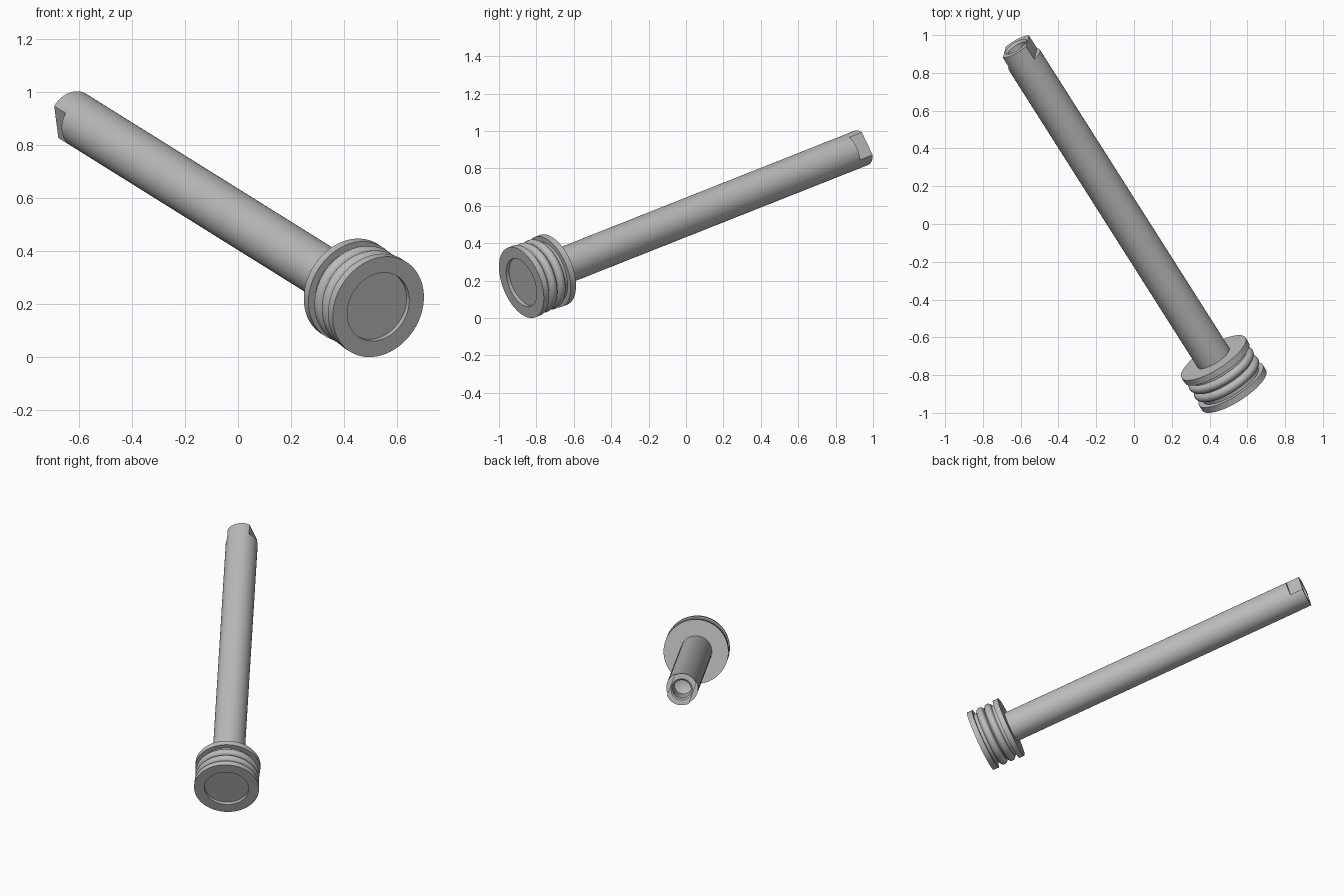
import bpy, bmesh
from math import cos, sin, pi, radians
from mathutils import Matrix, Vector

if "Cube" in bpy.data.objects:
    bpy.data.objects.remove(bpy.data.objects["Cube"])

# Single metal grey
steel = bpy.data.materials.new("steel_grey")
steel.use_nodes = True
steel.diffuse_color = (0.5, 0.5, 0.5, 1)
steel.node_tree.nodes["Principled BSDF"].inputs["Base Color"].default_value = (0.5, 0.5, 0.5, 1)

# Tilted frame: local z runs from the head face along the shaft, local x is normal to the flats
axis = Vector((-0.508, 0.80, 0.317)).normalized()
side = axis.cross(Vector((0, 0, 1))).normalized()
up = side.cross(axis)
tilt = radians(19)
flat_normal = side * cos(tilt) + up * sin(tilt)
frame = Matrix((flat_normal, axis.cross(flat_normal), axis)).transposed().to_4x4()
frame.translation = (0.53, -0.88, 0.19)

LENGTH = 2.272
HEAD = 0.215
SHAFT_R = 0.0985
FLAT = 0.072


def finish(name, bm):
    bmesh.ops.recalc_face_normals(bm, faces=bm.faces)
    mesh = bpy.data.meshes.new(name)
    bm.to_mesh(mesh)
    bm.free()
    obj = bpy.data.objects.new(name, mesh)
    bpy.context.collection.objects.link(obj)
    mesh.materials.append(steel)
    return obj


def lathe(name, profile, steps=96):
    """Spin an (r, z) profile about local z."""
    bm = bmesh.new()
    verts = [bm.verts.new((r, 0, z)) for r, z in profile]
    edges = [bm.edges.new(pair) for pair in zip(verts, verts[1:])]
    bmesh.ops.spin(bm, geom=verts + edges, cent=(0, 0, 0), axis=(0, 0, 1),
                   angle=2 * pi, steps=steps)
    bmesh.ops.remove_doubles(bm, verts=bm.verts, dist=1e-5)
    return finish(name, bm)


def cut(obj, cutter):
    cutter.hide_render = True
    mod = obj.modifiers.new("cut", "BOOLEAN")
    mod.operation = "DIFFERENCE"
    mod.solver = "EXACT"
    mod.object = cutter
    bpy.context.view_layer.objects.active = obj
    bpy.ops.object.modifier_apply(modifier=mod.name)
    bpy.data.objects.remove(cutter)


# Piston head: recessed face, end flanges and two rounded rings between grooves
RIM, GROOVE, RING = 0.2, 0.172, 0.025
profile = [(0, 0.02), (0.136, 0.02), (0.136, 0), (RIM, 0), (RIM, 0.035), (GROOVE, 0.035)]
for centre in (0.08, 0.135):
    for i in range(9):
        a = pi * i / 8
        profile.append((GROOVE + RING * sin(a), centre - RING * cos(a)))
profile += [(GROOVE, 0.18), (RIM, 0.18), (RIM, HEAD), (0, HEAD)]
head = lathe("piston_head", profile)

# Hexagonal socket
bm = bmesh.new()
bmesh.ops.create_cone(bm, cap_ends=True, segments=6, radius1=0.043, radius2=0.043, depth=0.12,
                      matrix=Matrix.Translation((0, 0, 0.02)) @ Matrix.Rotation(pi / 2, 4, "Z"))
for v in bm.verts:
    # keep a corner on the local y axis
    a = round((v.co.to_2d().angle_signed(Vector((0, 1)))) / (pi / 3)) * pi / 3
    v.co.x, v.co.y = 0.043 * sin(a), 0.043 * cos(a)
cut(head, finish("socket_cutter", bm))

# Rod with a chamfered bore in its far end
rod = lathe("piston_rod", [
    (0, HEAD - 0.03), (SHAFT_R, HEAD - 0.03), (SHAFT_R, LENGTH), (0.066, LENGTH),
    (0.056, LENGTH - 0.012), (0.056, LENGTH - 0.25), (0, LENGTH - 0.28)])

# Two wrench flats at the far end
for sign in (-1, 1):
    bm = bmesh.new()
    bmesh.ops.create_cube(bm, size=0.3, matrix=Matrix.Translation(
        (sign * (FLAT + 0.15), 0, LENGTH - 0.085 + 0.15)))
    cut(rod, finish("flat_cutter", bm))

# Pose and shade
for obj in (head, rod):
    obj.matrix_world = frame
    bpy.ops.object.select_all(action="DESELECT")
    obj.select_set(True)
    bpy.context.view_layer.objects.active = obj
    bpy.ops.object.shade_smooth_by_angle(angle=radians(30))
